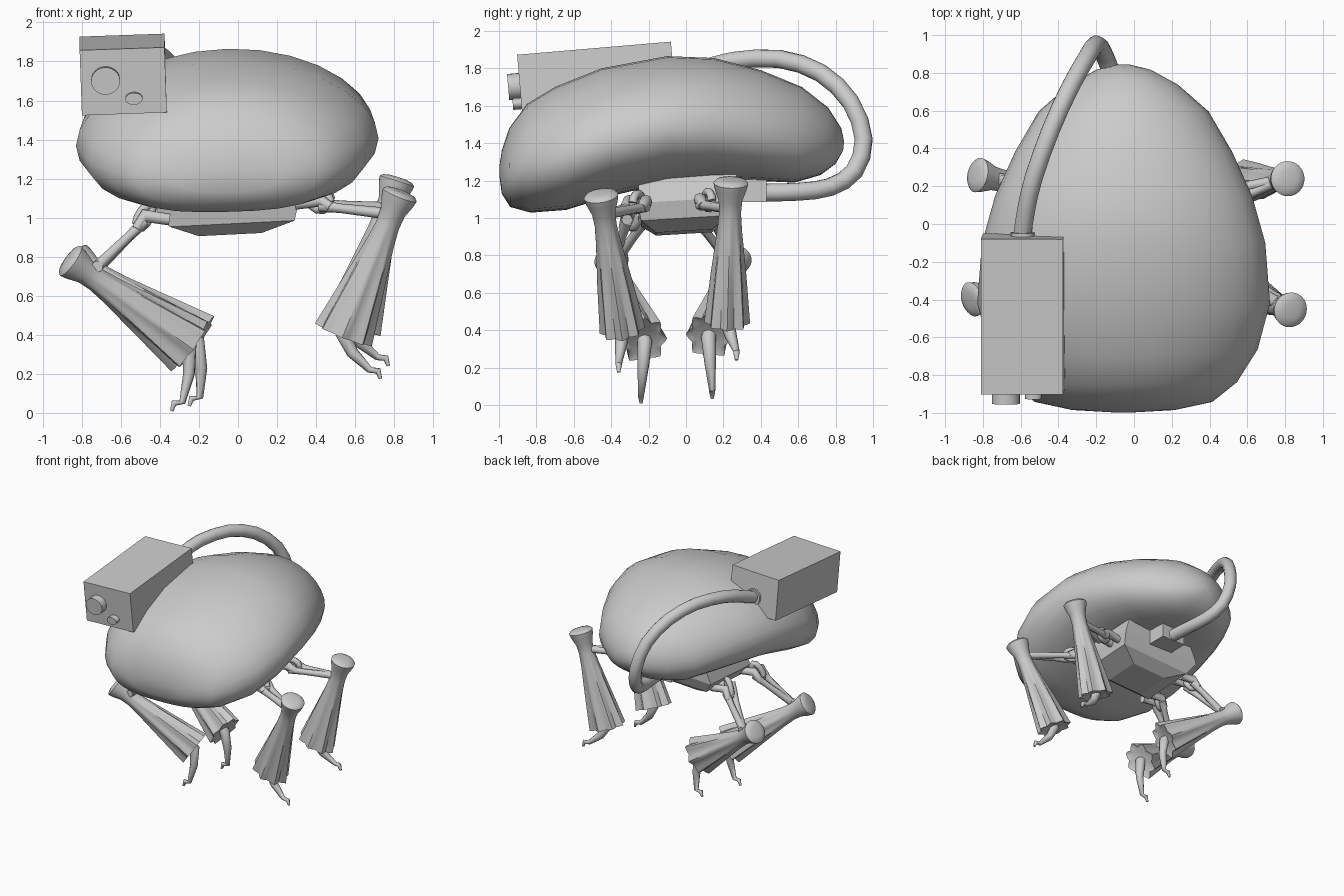
import bpy, bmesh, math
from mathutils import Vector, Matrix

if "Cube" in bpy.data.objects:
    bpy.data.objects.remove(bpy.data.objects["Cube"])

grey = bpy.data.materials.new("plain_grey")
grey.use_nodes = True
grey.diffuse_color = (0.6, 0.6, 0.6, 1)
grey.node_tree.nodes["Principled BSDF"].inputs["Base Color"].default_value = (0.6, 0.6, 0.6, 1)


def finish(name, bm, smooth=None):
    bmesh.ops.recalc_face_normals(bm, faces=bm.faces)
    me = bpy.data.meshes.new(name)
    bm.to_mesh(me)
    bm.free()
    ob = bpy.data.objects.new(name, me)
    bpy.context.collection.objects.link(ob)
    me.materials.append(grey)
    if smooth:
        bpy.ops.object.select_all(action='DESELECT')
        ob.select_set(True)
        bpy.context.view_layer.objects.active = ob
        bpy.ops.object.shade_smooth_by_angle(angle=math.radians(smooth))
    return ob


def loft(name, rings, smooth=None):
    """Skin a list of equal closed rings and cap both ends."""
    bm = bmesh.new()
    rows = [[bm.verts.new(p) for p in r] for r in rings]
    n = len(rows[0])
    for a, b in zip(rows, rows[1:]):
        for i in range(n):
            j = (i + 1) % n
            bm.faces.new((a[i], a[j], b[j], b[i]))
    bm.faces.new(rows[0])
    bm.faces.new(rows[-1])
    return finish(name, bm, smooth)


def tube(name, pts, radii, sides=10, smooth=60):
    """Round tube along a path, frames carried along without twist."""
    pts = [Vector(p) for p in pts]
    rings, side = [], None
    for i, p in enumerate(pts):
        d = (pts[min(i + 1, len(pts) - 1)] - pts[max(i - 1, 0)]).normalized()
        if side is None:
            side = d.orthogonal()
        side = (side - d * side.dot(d)).normalized()
        up = d.cross(side)
        r = radii[i] if isinstance(radii, (list, tuple)) else radii
        rings.append([p + r * (side * math.cos(k * math.tau / sides) + up * math.sin(k * math.tau / sides))
                      for k in range(sides)])
    return loft(name, rings, smooth)


def bend(pts, steps=3):
    """Smooth a control path with Catmull-Rom interpolation."""
    p = [Vector(q) for q in pts]
    p = [2 * p[0] - p[1]] + p + [2 * p[-1] - p[-2]]
    out = []
    for a, b, c, d in zip(p, p[1:], p[2:], p[3:]):
        for s in range(steps):
            t = s / steps
            out.append(0.5 * (2 * b + (c - a) * t + (2 * a - 5 * b + 4 * c - d) * t ** 2
                              + (3 * b - a - 3 * c + d) * t ** 3))
    return out + [p[-2]]


def box(name, size, matrix):
    bm = bmesh.new()
    bmesh.ops.create_cube(bm, size=1)
    bm.transform(matrix @ Matrix.Diagonal((*size, 1)))
    return finish(name, bm)


# Bean shaped shell: top y, top z, bottom y, bottom z, half width
shell = [(-0.997, 1.28, -0.997, 1.22, 0.06), (-0.985, 1.36, -0.985, 1.13, 0.27),
         (-0.945, 1.48, -0.94, 1.06, 0.47), (-0.85, 1.61, -0.83, 1.03, 0.60),
         (-0.70, 1.70, -0.64, 1.045, 0.71), (-0.45, 1.80, -0.40, 1.12, 0.775),
         (-0.10, 1.865, -0.10, 1.19, 0.75), (0.15, 1.855, 0.15, 1.205, 0.68),
         (0.40, 1.79, 0.37, 1.20, 0.575), (0.62, 1.70, 0.58, 1.19, 0.45),
         (0.76, 1.59, 0.72, 1.23, 0.29), (0.83, 1.48, 0.80, 1.29, 0.15),
         (0.845, 1.41, 0.84, 1.36, 0.04)]
rings = []
for yt, zt, yb, zb, w in shell:
    ring = []
    for k in range(28):
        a = k * math.tau / 28
        # Sections are widest below the middle
        s, x = (0.5 + 0.5 * math.sin(a)) ** 1.35, w * math.cos(a)
        ring.append((x - 0.055, yb + (yt - yb) * s, zb + (zt - zb) * s + 0.025 * x))
    rings.append(ring)
loft("body_shell", rings, 70)

# Faceted chassis under the shell
chassis = []
for x0, x1, y0, y1, z in [(-0.20, 0.12, -0.16, 0.14, 0.925), (-0.35, 0.29, -0.24, 0.23, 0.985),
                          (-0.42, 0.31, -0.26, 0.27, 1.08), (-0.36, 0.27, -0.25, 0.27, 1.22)]:
    chassis.append([(x, y, z + 0.05 * x + 0.06 * y) for x, y in ((x0, y0), (x1, y0), (x1, y1), (x0, y1))])
loft("chassis", chassis)
box("hose_port", (0.22, 0.24, 0.12), Matrix.Translation((-0.05, 0.31, 1.145)))

# Sensor box with two lenses, slightly pitched and rolled
tilt = Matrix.Translation((-0.588, -0.477, 1.733)) @ Matrix.Rotation(0.085, 4, 'X') @ Matrix.Rotation(-0.035, 4, 'Y')
box("sensor_box", (0.435, 0.825, 0.335), tilt)


def lens(name, x, z, rx, rz, length):
    ring = lambda y: [tilt @ Vector((x + rx * math.cos(k * math.tau / 24), y, z + rz * math.sin(k * math.tau / 24)))
                      for k in range(24)]
    loft(name, [ring(-0.40), ring(-0.41 - length)], 40)


lens("large_lens", -0.09, 0.01, 0.074, 0.07, 0.065)
lens("small_lens", 0.052, -0.088, 0.044, 0.031, 0.048)

# Hose from sensor box around the back to the chassis
hose = [(-0.59, -0.05, 1.74), (-0.57, 0.08, 1.79), (-0.53, 0.25, 1.84), (-0.44, 0.50, 1.85),
        (-0.34, 0.72, 1.775), (-0.25, 0.88, 1.62), (-0.20, 0.95, 1.42), (-0.16, 0.90, 1.25),
        (-0.11, 0.77, 1.165), (-0.07, 0.60, 1.14), (-0.05, 0.40, 1.135)]
tube("hose", bend(hose, 2), 0.049, 12)
tube("hose_collar_front", [(-0.59, -0.08, 1.737), (-0.59, -0.045, 1.74)], 0.065, 16)


def trouser(name, knee, hem):
    """Flared, softly pleated lower leg with a domed knee."""
    knee, hem = Vector(knee), Vector(hem)
    axis = hem - knee
    d = axis.normalized()
    v = Vector((0, 1, 0))
    v = (v - d * v.dot(d)).normalized()
    u = d.cross(v)
    rings = []
    for t, r, pleat in [(-0.022, 0.045, 0), (-0.012, 0.08, 0), (0.005, 0.093, 0), (0.05, 0.086, 0),
                        (0.13, 0.065, 0), (0.22, 0.061, 0.01), (0.35, 0.07, 0.04), (0.65, 0.102, 0.09),
                        (1.0, 0.139, 0.13), (0.985, 0.11, 0.13)]:
        ring = []
        for k in range(32):
            a = k * math.tau / 32
            q = r * (1 + pleat * math.cos(8 * a))
            flat = 1 - 0.22 * max(t, 0)
            ring.append(knee + axis * t + u * q * math.cos(a) + v * q * flat * math.sin(a))
        rings.append(ring)
    loft(name, rings, 45)


def leg(tag, hip, elbow, knee, hem, foot):
    hip, elbow, hem = Vector(hip), Vector(elbow), Vector(hem)
    trouser(tag + "_lower_leg", knee, hem)
    inward = Vector((-0.13 if hip.x > 0 else 0.13, 0, 0.01))
    arm = (elbow - hip).normalized()
    side = Vector((0, 0.045, 0))
    # Twin struts merging into one arm
    for s, word in ((1, "rear"), (-1, "front")):
        tube(f"{tag}_{word}_strut", [hip + side * s, hip + arm * 0.12 + side * s * 0.7, elbow], [0.03, 0.024, 0.03], 8)
        tube(f"{tag}_{word}_bracket", [hip + inward + side * s, hip + side * s + Vector((0, 0, 0.03)),
                                       hip + arm * 0.06 + side * s], [0.03, 0.034, 0.026], 8)
    # Open hip link
    loop = [hip + arm * 0.06 * math.cos(a) + Vector((0, 0, 0.045 * math.sin(a) + 0.025))
            for a in [k * math.tau / 10 for k in range(11)]]
    tube(tag + "_hip_link", loop, 0.023, 8)
    tube(tag + "_elbow", [elbow - side * 0.6, elbow + side * 0.6], 0.029, 10)
    # Tapered claw with a hooked toe
    foot = Vector(foot)
    start = hem + (hem - Vector(knee)) * -0.1
    out = 1 if hip.x > 0 else -1
    heel = foot + Vector((-0.055 * out, 0, 0.045))
    shin = hem.lerp(heel, 0.45) + Vector((-0.015 * out, 0, -0.01))
    tube(tag + "_claw", [start, hem, shin, heel, foot + Vector((-0.012 * out, 0, 0.04)), foot],
         [0.042, 0.04, 0.031, 0.017, 0.017, 0.009], 8)


leg("front_left", (0.42, -0.26, 1.06), (0.77, -0.42, 1.02), (0.83, -0.455, 1.12), (0.54, -0.34, 0.40), (0.73, -0.36, 0.175))
leg("back_left", (0.42, 0.12, 1.07), (0.76, 0.23, 1.05), (0.815, 0.24, 1.19), (0.58, 0.22, 0.44), (0.77, 0.27, 0.24))
leg("front_right", (-0.48, -0.27, 0.98), (-0.72, -0.39, 0.75), (-0.86, -0.40, 0.78), (-0.25, -0.22, 0.34), (-0.34, -0.24, 0.01))
leg("back_right", (-0.48, 0.11, 0.98), (-0.70, 0.24, 0.76), (-0.83, 0.26, 0.785), (-0.21, 0.12, 0.365), (-0.25, 0.14, 0.035))
